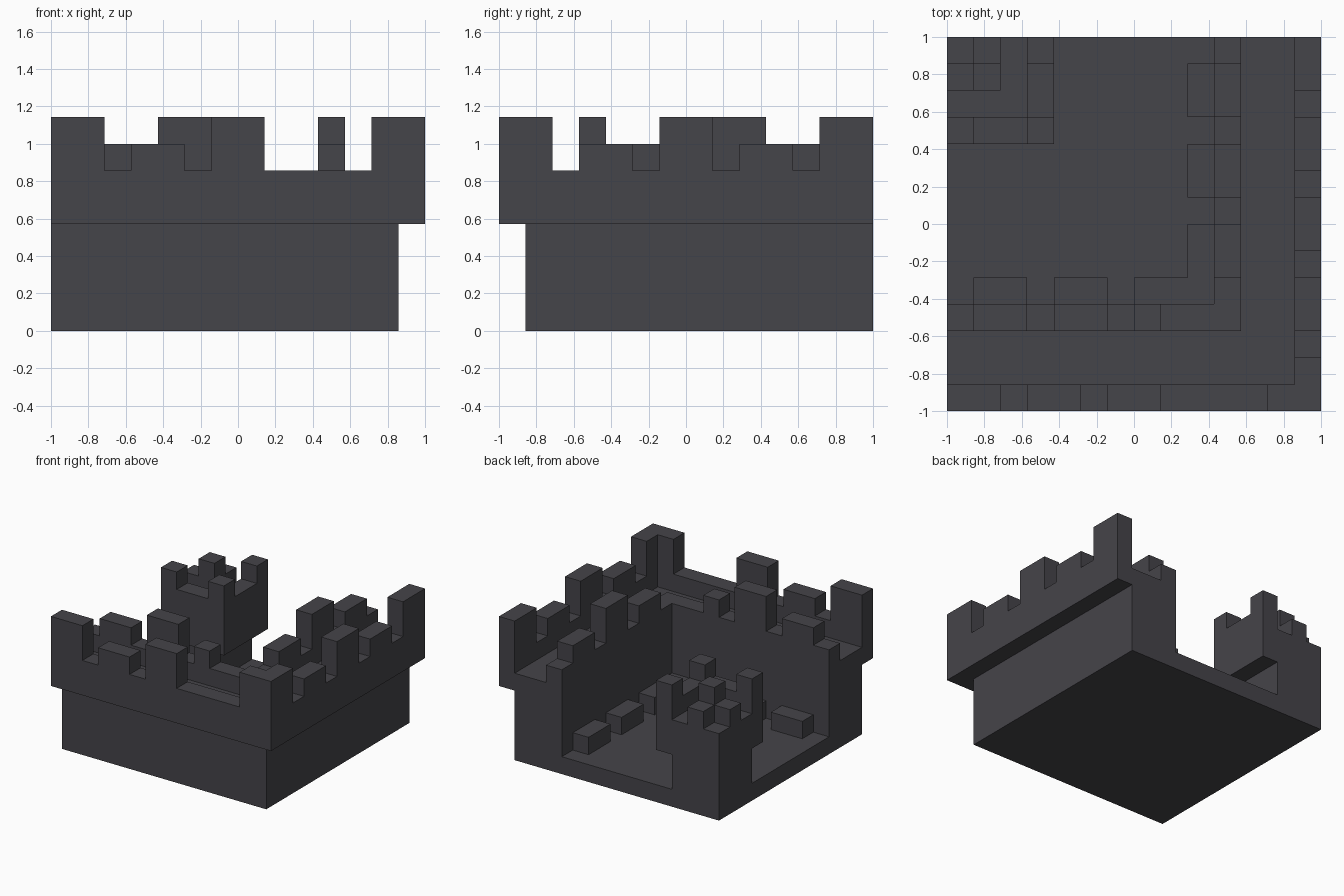
import bpy
import bmesh
from mathutils import Matrix, Vector

if "Cube" in bpy.data.objects:
    bpy.data.objects.remove(bpy.data.objects["Cube"], do_unlink=True)

UNIT = 1 / 7   # one building block
HALF = 7       # half the footprint in blocks

stone = bpy.data.materials.new("dark_stone")
stone.use_nodes = True
COLOUR = (0.060, 0.058, 0.067, 1)
stone.diffuse_color = COLOUR
stone.node_tree.nodes["Principled BSDF"].inputs["Base Color"].default_value = COLOUR


def blocks(name, boxes):
    """One object from boxes given in block units as (x, y, z, width, depth, height)."""
    bm = bmesh.new()
    for x, y, z, w, d, h in boxes:
        centre = Vector((x + w / 2 - HALF, y + d / 2 - HALF, z + h / 2))
        bmesh.ops.create_cube(bm, size=1, matrix=Matrix.Scale(UNIT, 4)
                              @ Matrix.Translation(centre) @ Matrix.Diagonal((w, d, h, 1)))
    mesh = bpy.data.meshes.new(name)
    bm.to_mesh(mesh)
    bm.free()
    mesh.materials.append(stone)
    bpy.context.collection.objects.link(bpy.data.objects.new(name, mesh))


def along_front(row, z, runs):
    """Runs (start, length, height) along the front wall."""
    return [(s, row, z, n, 1, h) for s, n, h in runs]


def along_side(column, z, runs):
    """The same runs turned the corner, measured from the back."""
    return [(column, 2 * HALF - s - n, z, 1, n, h) for s, n, h in runs]


# Courtyard floor and the two walls with their walkway
blocks("courtyard_floor", [(0, 4, 0, 10, 10, 1)])
blocks("front_wall", [(0, 1, 0, 13, 3, 5)])
blocks("side_wall", [(10, 4, 0, 3, 10, 5)])

# Overhanging outer parapet
blocks("front_outer_parapet", [(0, 0, 4, 14, 1, 2)])
blocks("side_outer_parapet", [(13, 1, 4, 1, 13, 2)])

# Outer merlons, identical on both walls and meeting at the corner
outer = [(0, 2, 2), (3, 2, 1), (6, 2, 2)]
blocks("front_outer_merlons", along_front(0, 6, outer))
blocks("side_outer_merlons", along_side(13, 6, [(0, 2, 2), (3, 2, 1), (6, 2, 2), (9, 2, 1)]))
blocks("corner_merlon", [(12, 0, 6, 2, 1, 2), (13, 1, 6, 1, 1, 2)])

# Inner parapet and merlons
blocks("inner_parapet", [(0, 3, 5, 11, 1, 1), (10, 4, 5, 1, 10, 1)])
inner = [(1, 2, 1), (4, 2, 2)]
blocks("front_inner_merlons", along_front(3, 6, inner + [(7, 1, 1)]))
blocks("side_inner_merlons", along_side(10, 6, inner + [(7, 2, 1)]))

# Low blocks at the foot of the walls
low = [(1, 2, 1), (4, 2, 1)]
blocks("front_floor_blocks", along_front(4, 1, low + [(7, 3, 1)]))
blocks("side_floor_blocks", along_side(9, 1, low + [(7, 2, 1)]))

# Corner tower: shaft, wider head, rim and merlons
blocks("tower_shaft", [(0, 11, 1, 3, 3, 2)])
blocks("tower_head", [(0, 10, 3, 4, 4, 2)])
blocks("tower_rim", [(0, 10, 5, 4, 1, 1), (3, 11, 5, 1, 3, 1)])
blocks("tower_merlons", [(x, y, 6, 1, 1, 1) for x, y in ((0, 10), (3, 10), (3, 13))])
blocks("tower_steps", [(1, 12, 5, 1, 1, 2), (1, 13, 5, 1, 1, 1), (0, 12, 5, 1, 1, 1)])
